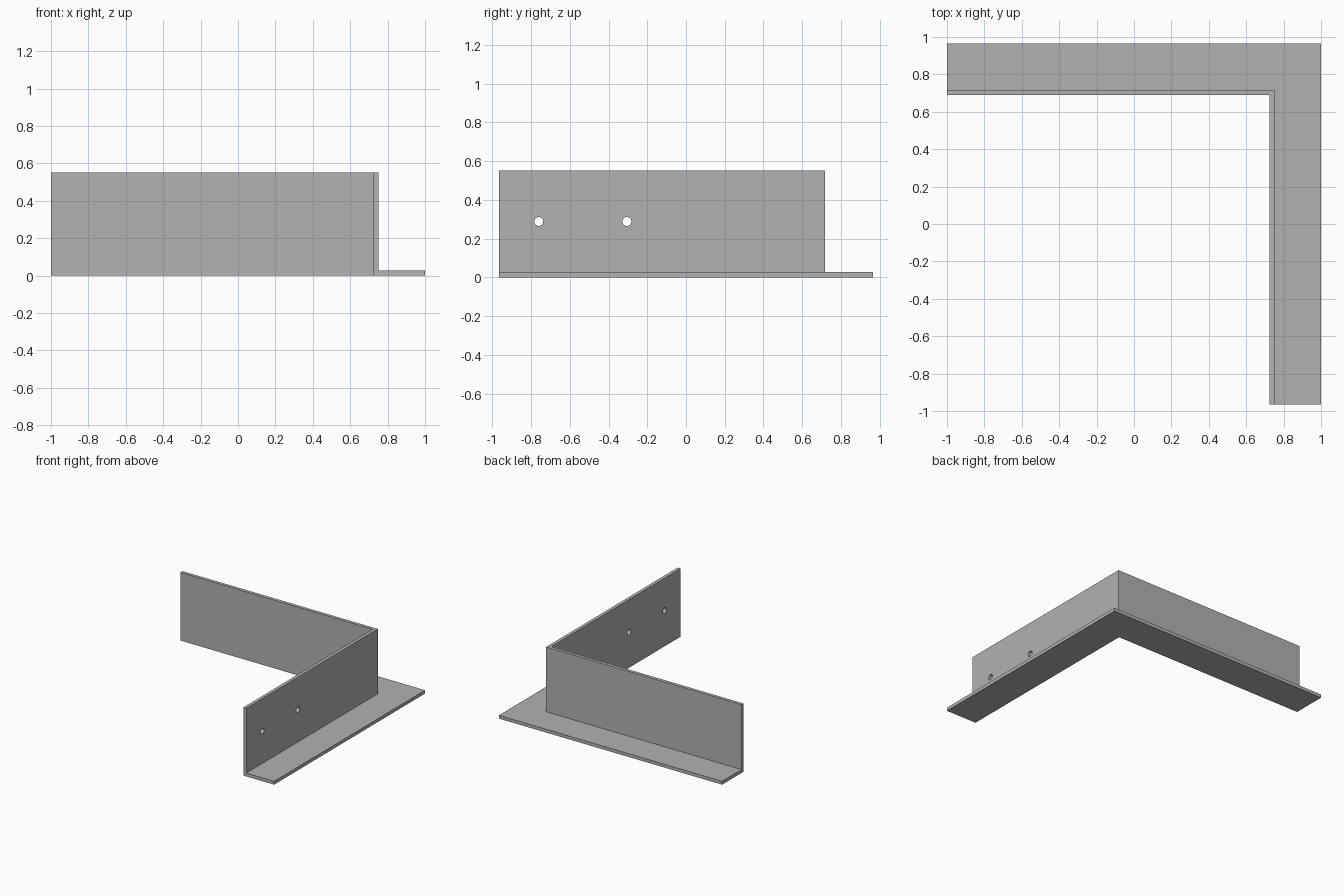
import bpy, bmesh, math
from mathutils import Matrix, Vector

cube = bpy.data.objects.get("Cube")
if cube:
    bpy.data.objects.remove(cube, do_unlink=True)

INNER_X, INNER_Y = 0.724, 0.69      # inner faces of the two walls
END_X, END_Y = -1.0, -0.966         # free ends of the two legs
WIDTH, HEIGHT, THICK = 0.276, 0.552, 0.027

grey = bpy.data.materials.new("plain grey")
grey.use_nodes = True
colour = (0.445, 0.445, 0.445, 1)
grey.diffuse_color = colour
grey.node_tree.nodes["Principled BSDF"].inputs["Base Color"].default_value = colour


def add_object(name, bm):
    bmesh.ops.recalc_face_normals(bm, faces=bm.faces)
    mesh = bpy.data.meshes.new(name)
    bm.to_mesh(mesh)
    bm.free()
    mesh.materials.append(grey)
    obj = bpy.data.objects.new(name, mesh)
    bpy.context.collection.objects.link(obj)
    return obj


# Angle profile (outward offset, height) swept round a mitred corner
profile = [(0, 0), (WIDTH, 0), (WIDTH, THICK), (THICK, THICK),
           (THICK, HEIGHT), (0, HEIGHT)]
bm = bmesh.new()
rings = [
    [bm.verts.new((END_X, INNER_Y + d, z)) for d, z in profile],
    [bm.verts.new((INNER_X + d, INNER_Y + d, z)) for d, z in profile],
    [bm.verts.new((INNER_X + d, END_Y, z)) for d, z in profile],
]
for a, b in zip(rings, rings[1:]):
    for i in range(len(profile)):
        j = (i + 1) % len(profile)
        bm.faces.new((a[i], a[j], b[j], b[i]))
bm.faces.new(rings[0])
bm.faces.new(rings[-1])
bracket = add_object("corner_angle_bracket", bm)

# Two screw holes through the wall of the left leg
bm = bmesh.new()
for y in (-0.76, -0.305):
    place = Matrix.Translation(Vector((INNER_X + THICK / 2, y, 0.289)))
    bmesh.ops.create_cone(bm, cap_ends=True, segments=32, radius1=0.023,
                          radius2=0.023, depth=0.1,
                          matrix=place @ Matrix.Rotation(math.pi / 2, 4, 'Y'))
cutter = add_object("hole_cutter", bm)
cutter.hide_render = True

cut = bracket.modifiers.new("screw holes", 'BOOLEAN')
cut.operation = 'DIFFERENCE'
cut.solver = 'EXACT'
cut.object = cutter

# Apply the cut, discard the helper, and keep edges crisp
bpy.ops.object.select_all(action='DESELECT')
bracket.select_set(True)
bpy.context.view_layer.objects.active = bracket
bpy.ops.object.modifier_apply(modifier=cut.name)
bpy.data.objects.remove(cutter, do_unlink=True)
bpy.ops.object.shade_smooth_by_angle(angle=math.radians(30))
